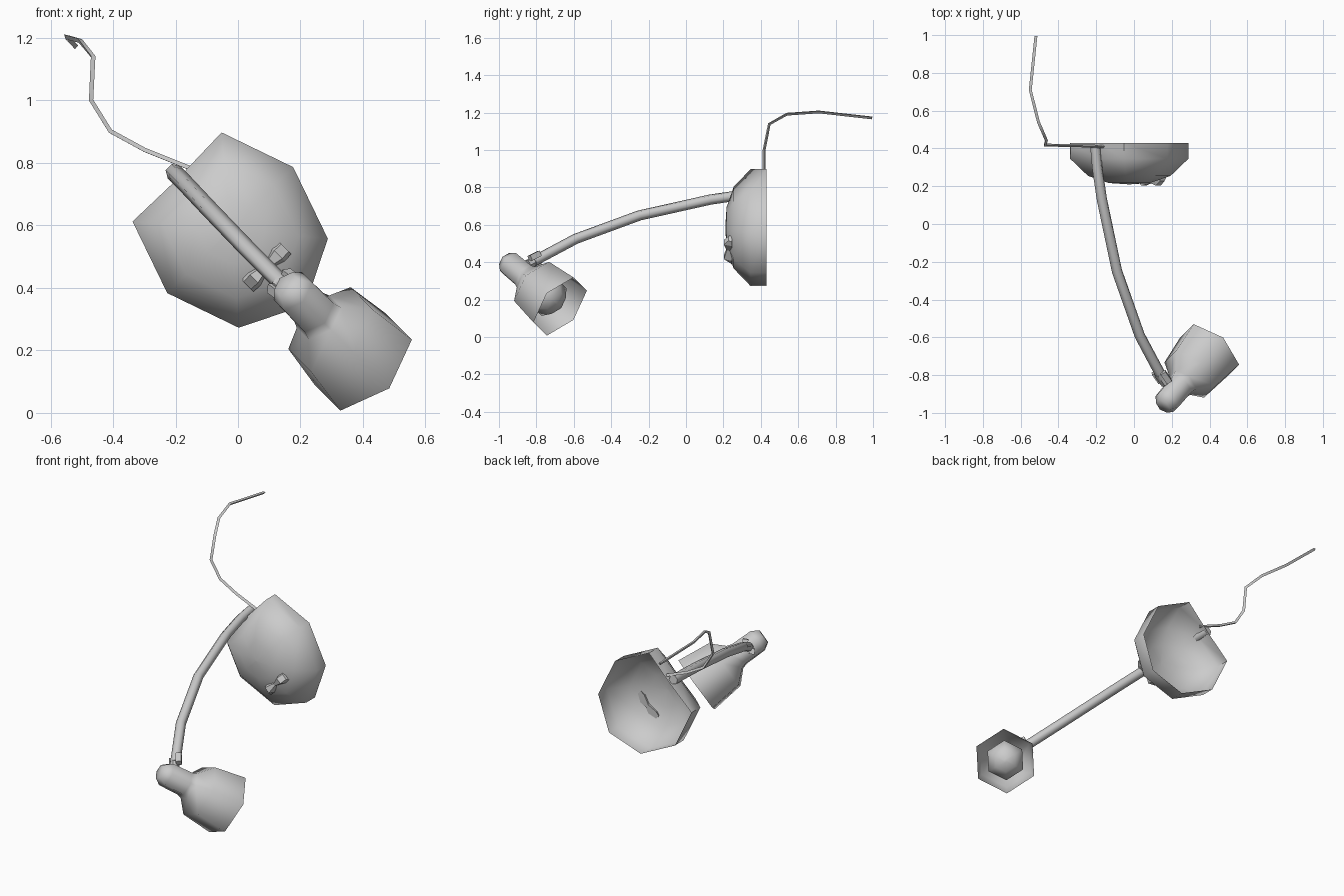
import bpy, bmesh, math
from mathutils import Vector, Matrix

if "Cube" in bpy.data.objects:
    bpy.data.objects.remove(bpy.data.objects["Cube"])


def finish(name, bm, angle=50):
    bmesh.ops.recalc_face_normals(bm, faces=bm.faces)
    me = bpy.data.meshes.new(name)
    bm.to_mesh(me)
    bm.free()
    ob = bpy.data.objects.new(name, me)
    bpy.context.collection.objects.link(ob)
    bpy.ops.object.select_all(action='DESELECT')
    bpy.context.view_layer.objects.active = ob
    ob.select_set(True)
    bpy.ops.object.shade_smooth_by_angle(angle=math.radians(angle))
    return ob


def skin(name, rings, cap_start=False, cap_end=False, angle=50):
    """Bridge equal-sized rings of points; caps are optional."""
    bm = bmesh.new()
    vs = [[bm.verts.new(p) for p in r] for r in rings]
    n = len(vs[0])
    for a, b in zip(vs, vs[1:]):
        for i in range(n):
            j = (i + 1) % n
            bm.faces.new((a[i], a[j], b[j], b[i]))
    if cap_start:
        bm.faces.new(vs[0])
    if cap_end:
        bm.faces.new(vs[-1])
    return finish(name, bm, angle)


def lathe(name, profile, origin, axis, ref, n, **kw):
    """profile: (distance along axis, radius); ref points at vertex 0."""
    o, a = Vector(origin), Vector(axis).normalized()
    u = Vector(ref)
    u = (u - a * u.dot(a)).normalized()
    v = a.cross(u)
    ang = [2 * math.pi * i / n for i in range(n)]
    return skin(name, [[o + a * s + (u * math.cos(t) + v * math.sin(t)) * r
                        for t in ang] for s, r in profile], **kw)


def tube(name, path, radius, n):
    pts = [Vector(p) for p in path]
    u = Vector((1, 0, 1))
    rings = []
    for i, p in enumerate(pts):
        t = (pts[min(i + 1, len(pts) - 1)] - pts[max(i - 1, 0)]).normalized()
        u = (u - t * u.dot(t)).normalized()
        v = t.cross(u)
        rings.append([p + (u * math.cos(k * 2 * math.pi / n)
                           + v * math.sin(k * 2 * math.pi / n)) * radius
                      for k in range(n)])
    return skin(name, rings, True, True, 65)


# Diagonal directions of the tilted wall plate
U = Vector((1, 0, 1)).normalized()
V = Vector((1, 0, -1)).normalized()

# Wall base: open octagonal dome with one corner flattened for the arm
C = Vector((-0.025, 0, 0.585))
outline = []
for i in range(8):
    t = i * math.pi / 4
    k = 0.235 if i == 6 else 0.34
    outline.append(U * 0.285 * math.cos(t) + V * k * math.sin(t))
rings = [[C + p * s + Vector((0, y, 0)) for p in outline]
         for y, s in ((0.43, 1), (0.345, 1), (0.255, 0.7), (0.217, 0.35), (0.21, 0.02))]
skin("wall_base", rings, cap_end=True, angle=65)

# Rocker switch: pinched in the middle, flared at both ends
S = Vector((0.09, 0, 0.468))
rings = []
for u, w, y in ((-0.085, 0.028, 0.235), (-0.055, 0.03, 0.203),
                (0, 0.012, 0.217), (0.055, 0.03, 0.203), (0.085, 0.028, 0.228)):
    rings.append([S + U * u + V * (w * a) + Vector((0, yy, 0))
                  for a, yy in ((-0.6, y), (0.6, y), (1, 0.245), (-1, 0.245))])
skin("rocker_switch", rings, True, True, 20)

# Curved arm
tube("arm", [(-0.205, 0.415, 0.77), (-0.195, 0.3, 0.76), (-0.17, 0.13, 0.735),
             (-0.09, -0.25, 0.65), (0.03, -0.59, 0.525), (0.15, -0.815, 0.405)],
     0.028, 6)

# Power cable
tube("cable", [(-0.15, 0.41, 0.78), (-0.3, 0.415, 0.84), (-0.41, 0.417, 0.90),
               (-0.472, 0.417, 1.0), (-0.465, 0.445, 1.14), (-0.507, 0.54, 1.193),
               (-0.55, 0.71, 1.205), (-0.52, 0.995, 1.173)], 0.009, 3)

# Lamp head: shade with neck, bulb inside
H = (0.40, -0.673, 0.163)
AX = (-0.54, -0.64, 0.545)
REF = (0.07, 0.069, 0.157)
lathe("lamp_head", [(0, 0.186), (0.19, 0.162), (0.26, 0.085), (0.29, 0.075),
                    (0.415, 0.073), (0.455, 0.045)],
      H, AX, REF, 6, cap_end=True, angle=75)
lathe("bulb", [(0.015, 0.01), (0.03, 0.065), (0.085, 0.115), (0.14, 0.105),
               (0.21, 0.05)], H, AX, REF, 6, cap_start=True, cap_end=True, angle=75)

# Hinge: pin to the neck and two fork plates beside the arm
D = Vector((-0.057, 0.082, 0.041)).normalized()
lathe("hinge_pin", [(-0.03, 0.026), (0.04, 0.026)], (0.152, -0.822, 0.40), D, U, 6,
      cap_start=True, cap_end=True)
for side, tag in ((-1, "left"), (1, "right")):
    lathe("hinge_plate_" + tag, [(-0.035, 0.022), (0.03, 0.022)],
          Vector((0.146, -0.808, 0.412)) + U * 0.032 * side, D, U, 4,
          cap_start=True, cap_end=True, angle=30)
